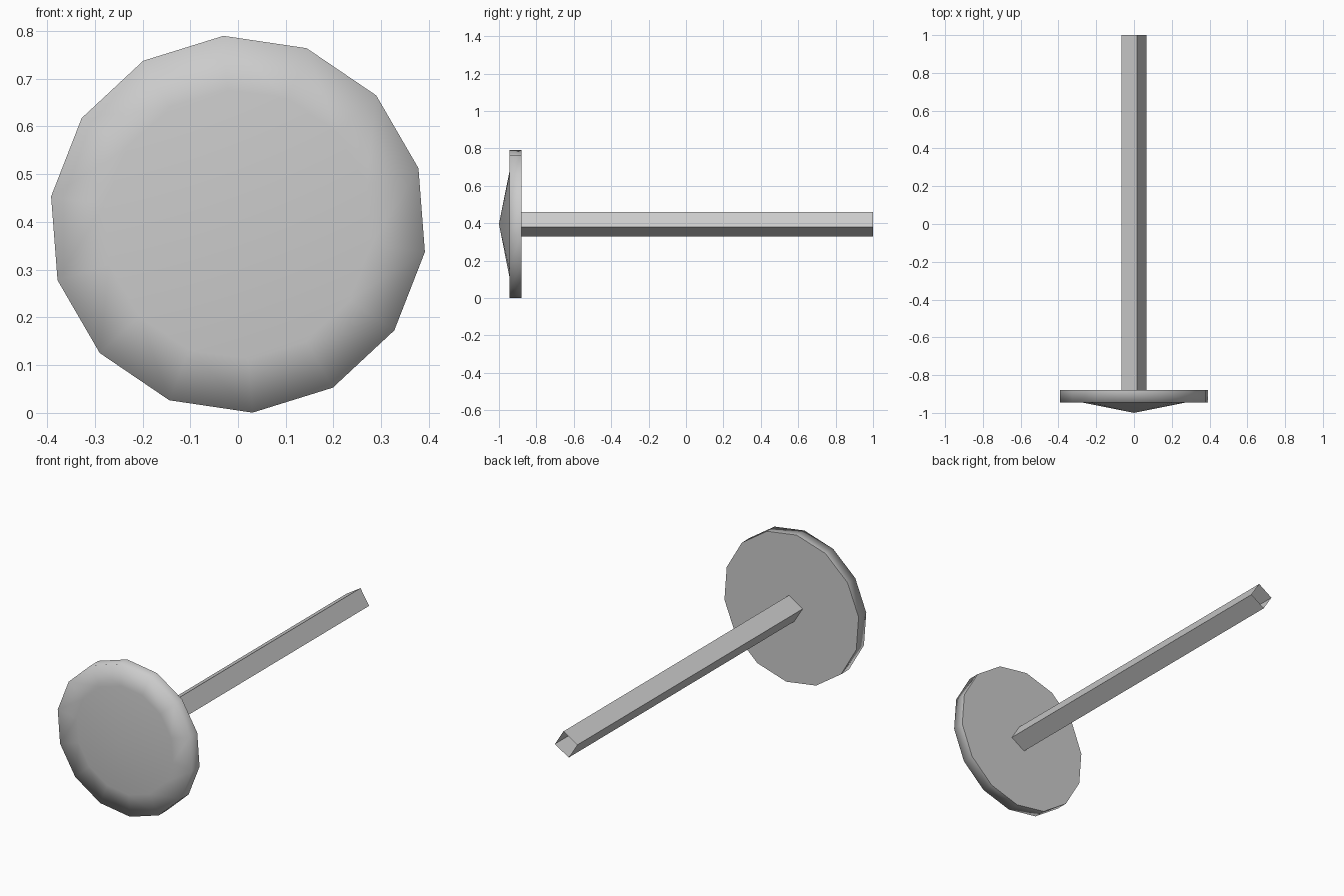
import bpy, bmesh
from math import sin, cos, tau, radians

cube = bpy.data.objects.get("Cube")
if cube:
    bpy.data.objects.remove(cube, do_unlink=True)

CENTRE_Z = 0.395

# Single grey metal colour
metal = bpy.data.materials.new("grey metal")
metal.use_nodes = True
grey = (0.6, 0.6, 0.6, 1)
metal.diffuse_color = grey
metal.node_tree.nodes["Principled BSDF"].inputs["Base Color"].default_value = grey


def ring(bm, sides, radius, y, start):
    """Loop of vertices around the long axis."""
    angles = [radians(start) + tau * i / sides for i in range(sides)]
    return [bm.verts.new((radius * cos(a), y, CENTRE_Z + radius * sin(a))) for a in angles]


def bridge(bm, front, back, smooth=False):
    n = len(front)
    for i in range(n):
        j = (i + 1) % n
        bm.faces.new((front[i], front[j], back[j], back[i])).smooth = smooth


def finish(bm, name):
    bm.normal_update()
    mesh = bpy.data.meshes.new(name)
    bm.to_mesh(mesh)
    bm.free()
    mesh.materials.append(metal)
    obj = bpy.data.objects.new(name, mesh)
    bpy.context.collection.objects.link(obj)
    return obj


# Head: flat back, straight rim, flat border and a shallow cone in front
bm = bmesh.new()
profile = [(0.283, -0.944), (0.396, -0.944), (0.396, -0.88)]
loops = [ring(bm, 14, r, y, 94.4) for r, y in profile]
for front, back in zip(loops, loops[1:]):
    bridge(bm, front, back, smooth=True)
apex = bm.verts.new((0, -1, CENTRE_Z))
inner = loops[0]
for i, v in enumerate(inner):
    bm.faces.new((apex, inner[(i + 1) % len(inner)], v)).smooth = True
back_face = bm.faces.new(loops[-1])
bmesh.ops.recalc_face_normals(bm, faces=bm.faces)
for edge in back_face.edges:
    edge.smooth = False
finish(bm, "head")

# Shaft: slightly turned square tube, open at the far end
bm = bmesh.new()
bridge(bm, ring(bm, 4, 0.067, -0.88, 77), ring(bm, 4, 0.067, 1, 77))
shaft = finish(bm, "shaft")
# Point the side faces away from the axis
if shaft.data.polygons[0].normal.dot(shaft.data.polygons[0].center - shaft.data.polygons[2].center) < 0:
    shaft.data.flip_normals()
